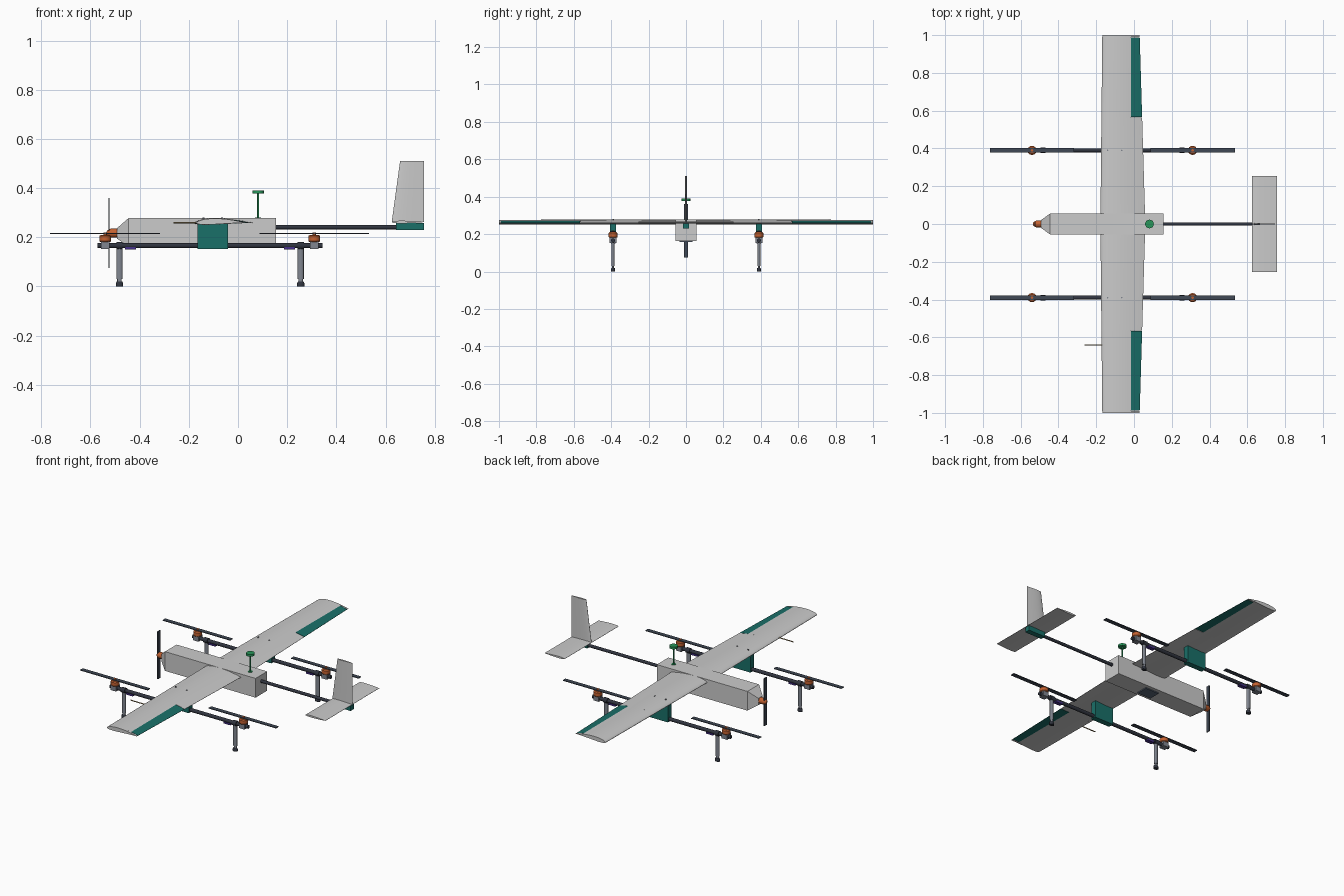
import bpy, bmesh, math
from mathutils import Vector

if "Cube" in bpy.data.objects:
    bpy.data.objects.remove(bpy.data.objects["Cube"])


def material(name, rgb):
    m = bpy.data.materials.new(name)
    m.diffuse_color = (*rgb, 1)
    m.use_nodes = True
    m.node_tree.nodes["Principled BSDF"].inputs["Base Color"].default_value = m.diffuse_color
    return m


LIGHT = material("light_grey", (0.62, 0.63, 0.64))
METAL = material("metal", (0.22, 0.24, 0.28))
DARK = material("carbon", (0.03, 0.035, 0.05))
BLADE = material("blade", (0.05, 0.065, 0.09))
TEAL = material("teal", (0.01, 0.16, 0.14))
ORANGE = material("orange", (0.55, 0.12, 0.03))
GREEN = material("green", (0.02, 0.3, 0.1))
PURPLE = material("purple", (0.06, 0.03, 0.25))
BRASS = material("brass", (0.4, 0.3, 0.15))
PANEL = material("panel", (0.1, 0.13, 0.18))


def loft(name, rings, mat, smooth=False):
    """Skin a list of equal-length closed rings and cap both ends."""
    bm = bmesh.new()
    rows = [[bm.verts.new(p) for p in ring] for ring in rings]
    n = len(rows[0])
    for a, b in zip(rows, rows[1:]):
        for i in range(n):
            j = (i + 1) % n
            bm.faces.new((a[i], a[j], b[j], b[i]))
    bm.faces.new(rows[0])
    bm.faces.new(rows[-1][::-1])
    bmesh.ops.recalc_face_normals(bm, faces=bm.faces)
    me = bpy.data.meshes.new(name)
    bm.to_mesh(me)
    bm.free()
    me.materials.append(mat)
    ob = bpy.data.objects.new(name, me)
    bpy.context.collection.objects.link(ob)
    if smooth:
        bpy.context.view_layer.objects.active = ob
        bpy.ops.object.select_all(action='DESELECT')
        ob.select_set(True)
        bpy.ops.object.shade_smooth_by_angle(angle=math.radians(35))
    return ob


def rect(x, y0, y1, z0, z1):
    return [(x, y0, z0), (x, y1, z0), (x, y1, z1), (x, y0, z1)]


def box(name, x0, x1, y0, y1, z0, z1, mat):
    return loft(name, [rect(x0, y0, y1, z0, z1), rect(x1, y0, y1, z0, z1)], mat)


def rod(name, axis, centre, stations, mat, squash=1.0, n=24):
    """Round part: stations are (position along axis, radius)."""
    rings = []
    for s, r in stations:
        ring = []
        for k in range(n):
            a = 2 * math.pi * k / n
            u, v = r * math.cos(a), r * math.sin(a) * squash
            ring.append((s, centre[0] + u, centre[1] + v) if axis == 'x'
                        else (centre[0] + u, centre[1] + v, s))
        rings.append(ring)
    return loft(name, rings, mat, True)


def foil(x0, x1, thick, camber=0.0, a=0.0, b=1.0, n=12):
    """Airfoil outline in (x, z) between chord fractions a and b."""
    up, low = [], []
    c = x1 - x0
    for i in range(n + 1):
        s = a + (b - a) * 0.5 * (1 - math.cos(math.pi * i / n))
        t = 5 * thick * (0.2969 * s ** 0.5 - 0.126 * s - 0.3516 * s * s
                         + 0.2843 * s ** 3 - 0.1015 * s ** 4)
        m = camber * 4 * s * (1 - s)
        t = max(t, 0.0006)
        up.append((x0 + c * s, m + t))
        low.append((x0 + c * s, m - t))
    return up + low[::-1]


# Main wing: full sections, with the rear cut away for the ailerons
def wing_ring(y, a=0.0, b=1.0):
    k = abs(y)
    x0, x1 = -0.178 + 0.01 * k, 0.06 - 0.03 * k
    c = x1 - x0
    fa = (a - x0) / c if a else 0.0
    fb = (b - x0) / c if b < 1 else 1.0
    return [(x, y, 0.259 + z) for x, z in foil(x0, x1, 0.027 - 0.003 * k, 0.006, fa, fb)]


HINGE = -0.015
loft("wing_centre", [wing_ring(-0.565), wing_ring(0), wing_ring(0.565)], LIGHT, True)
for s, side in ((1, "left"), (-1, "right")):
    loft(side + "_wing_outer", [wing_ring(s * 0.565, 0, HINGE), wing_ring(s * 0.99, 0, HINGE)], LIGHT, True)
    loft(side + "_aileron", [wing_ring(s * 0.567, HINGE), wing_ring(s * 0.988, HINGE)], TEAL, True)
    loft(side + "_wing_tip", [wing_ring(s * 0.99), wing_ring(s)], LIGHT, True)

# Fuselage with tapered nose
loft("fuselage", [rect(-0.493, -0.02, 0.02, 0.195, 0.236),
                  rect(-0.445, -0.055, 0.055, 0.163, 0.278),
                  rect(0.155, -0.055, 0.055, 0.163, 0.278)], LIGHT)
box("belly_panel", -0.145, -0.055, -0.035, 0.035, 0.157, 0.164, PANEL)

# Nose motor and propeller
rod("nose_motor", 'x', (0, 0.217), [(-0.49, 0.018), (-0.518, 0.018), (-0.53, 0.012), (-0.535, 0.005)], ORANGE)
box("nose_propeller", -0.527, -0.522, -0.011, 0.011, 0.075, 0.36, BLADE)

# Tail boom, mount, tailplane and fin
rod("tail_boom", 'x', (0, 0.241), [(0.14, 0.009), (0.66, 0.009)], DARK)
box("tail_mount", 0.643, 0.756, -0.016, 0.016, 0.229, 0.258, TEAL)
loft("tailplane", [[(x, y, 0.262 + z) for x, z in foil(0.625, 0.757, 0.011)]
                   for y in (-0.255, 0.255)], LIGHT, True)
loft("tail_fin", [[(x, z, h) for x, z in foil(x0, 0.757, 0.011)]
                  for x0, h in ((0.625, 0.262), (0.659, 0.51))], LIGHT, True)

# Antenna mast on the fuselage and air-speed probe on the wing
rod("antenna_mast", 'z', (0.082, 0), [(0.277, 0.012), (0.281, 0.012), (0.281, 0.004), (0.38, 0.004)], GREEN)
rod("antenna_disc", 'z', (0.082, 0), [(0.378, 0.023), (0.391, 0.023)], GREEN)
rod("air_speed_probe", 'x', (-0.64, 0.26), [(-0.262, 0.003), (-0.15, 0.003)], BRASS, n=12)

# Lift booms with motors, rotors, controllers and legs
for s, side in ((1, "left"), (-1, "right")):
    y = s * 0.39
    rod(side + "_lift_boom", 'x', (y, 0.166), [(-0.571, 0.0105), (0.343, 0.0105)], DARK)
    box(side + "_boom_mount", -0.165, -0.04, y - 0.017, y + 0.017, 0.152, 0.255, TEAL)
    for bx in (-0.14, -0.065):
        rod(side + "_mount_bolt", 'z', (bx, y), [(0.25, 0.004), (0.2795, 0.004)], METAL, n=8)
    for end, mx, lx, ex in (("front", -0.54, -0.482, -0.437), ("rear", 0.31, 0.255, 0.209)):
        tag = f"{side}_{end}_"
        box(tag + "motor_mount", mx - 0.018, mx + 0.018, y - 0.018, y + 0.018, 0.153, 0.182, METAL)
        rod(tag + "motor", 'z', (mx, y), [(0.181, 0.021), (0.185, 0.024), (0.205, 0.024),
                                          (0.21, 0.018), (0.21, 0.007), (0.219, 0.007)], ORANGE)
        box(tag + "rotor", mx - 0.2235, mx + 0.2235, y - 0.0125, y + 0.0125, 0.2125, 0.2165, BLADE)
        box(tag + "speed_controller", ex - 0.022, ex + 0.022, y - 0.012, y + 0.012, 0.15, 0.16, PURPLE)
        rod(tag + "leg_clamp", 'x', (y, 0.166), [(lx - 0.013, 0.015), (lx + 0.013, 0.015)], DARK)
        rod(tag + "leg", 'z', (lx, y), [(0.01, 0.009), (0.03, 0.009), (0.03, 0.0125), (0.155, 0.0125)],
            METAL, 0.65)
        rod(tag + "foot", 'z', (lx, y), [(0.0, 0.015), (0.012, 0.015), (0.02, 0.011)], DARK, 0.75)
